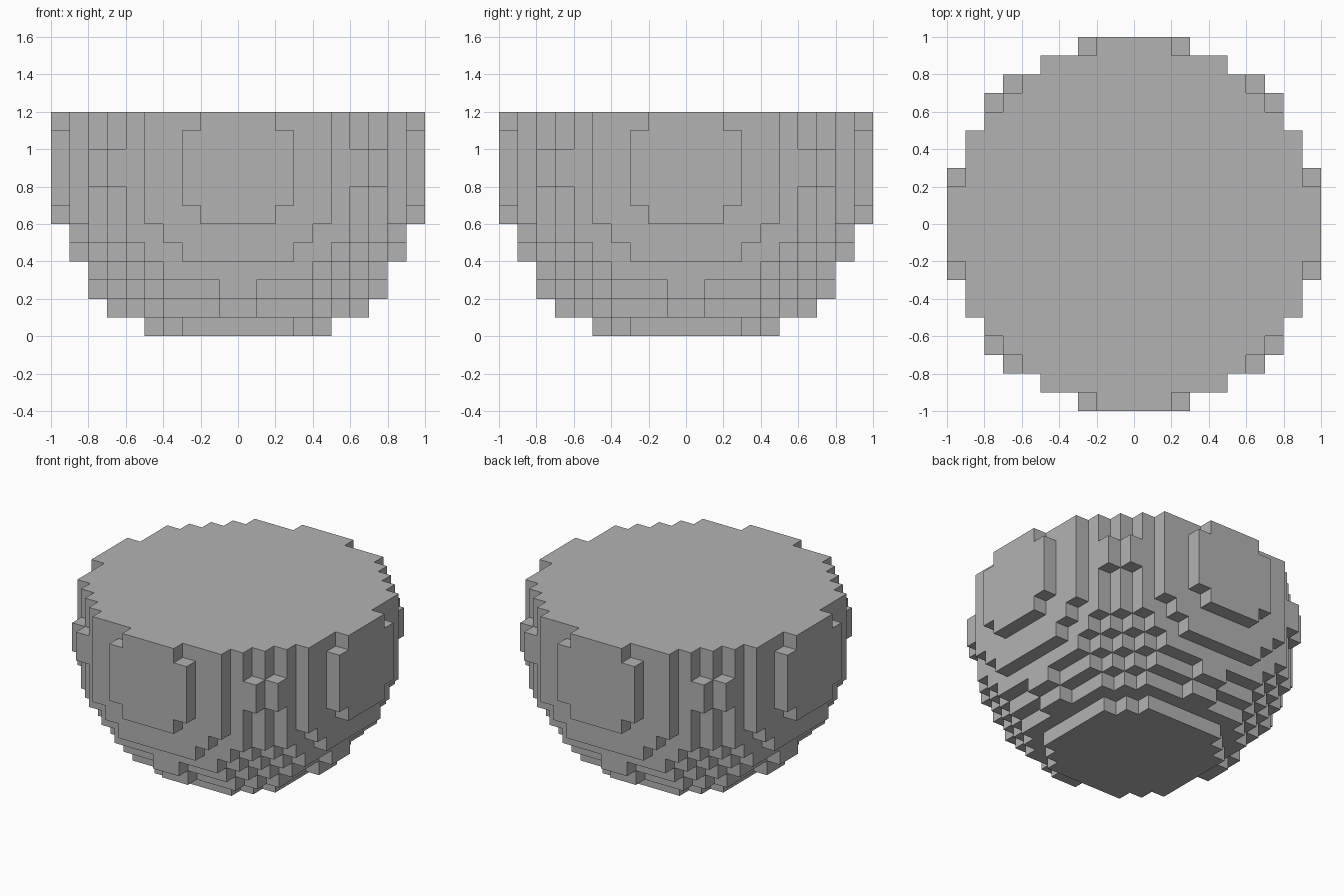
import bpy
import bmesh
from mathutils import Vector

cube = bpy.data.objects.get("Cube")
if cube:
    bpy.data.objects.remove(cube)

CELL = 0.1                        # edge of one block
HALF = 10                         # blocks from the axis to the rim
LAYERS = 12                       # stacked block layers
CENTRE = Vector((0, 0, 0.9))      # centre of the unit ball the blocks follow


def block_centre(i, j, k):
    return Vector((i + 0.5, j + 0.5, k + 0.5)) * CELL


# Blocks whose centres lie inside the ball, cut flat below and above
span = range(-HALF, HALF)
blocks = {(i, j, k) for i in span for j in span for k in range(LAYERS)
          if (block_centre(i, j, k) - CENTRE).length < 1.0}

# Skin: one square wherever a block meets open air
bm = bmesh.new()
corners = {}


def corner(p):
    key = tuple(round(c / CELL) for c in p)
    if key not in corners:
        corners[key] = bm.verts.new(p)
    return corners[key]


for block in sorted(blocks):
    for axis in range(3):
        for side in (-1, 1):
            beside = list(block)
            beside[axis] += side
            if tuple(beside) in blocks:
                continue
            n, u, v = Vector(), Vector(), Vector()
            n[axis] = side * CELL / 2
            u[(axis + 1) % 3] = side * CELL / 2
            v[(axis + 2) % 3] = CELL / 2
            mid = block_centre(*block) + n
            bm.faces.new([corner(mid + p) for p in (-u - v, u - v, u + v, v - u)])

mesh = bpy.data.meshes.new("blocky_bowl")
bm.to_mesh(mesh)
bm.free()

# Single plain grey
grey = bpy.data.materials.new("light_grey")
grey.use_nodes = True
colour = (0.45, 0.45, 0.45, 1)
grey.diffuse_color = colour
grey.node_tree.nodes["Principled BSDF"].inputs["Base Color"].default_value = colour
mesh.materials.append(grey)

bowl = bpy.data.objects.new("blocky_bowl", mesh)
bpy.context.collection.objects.link(bowl)
